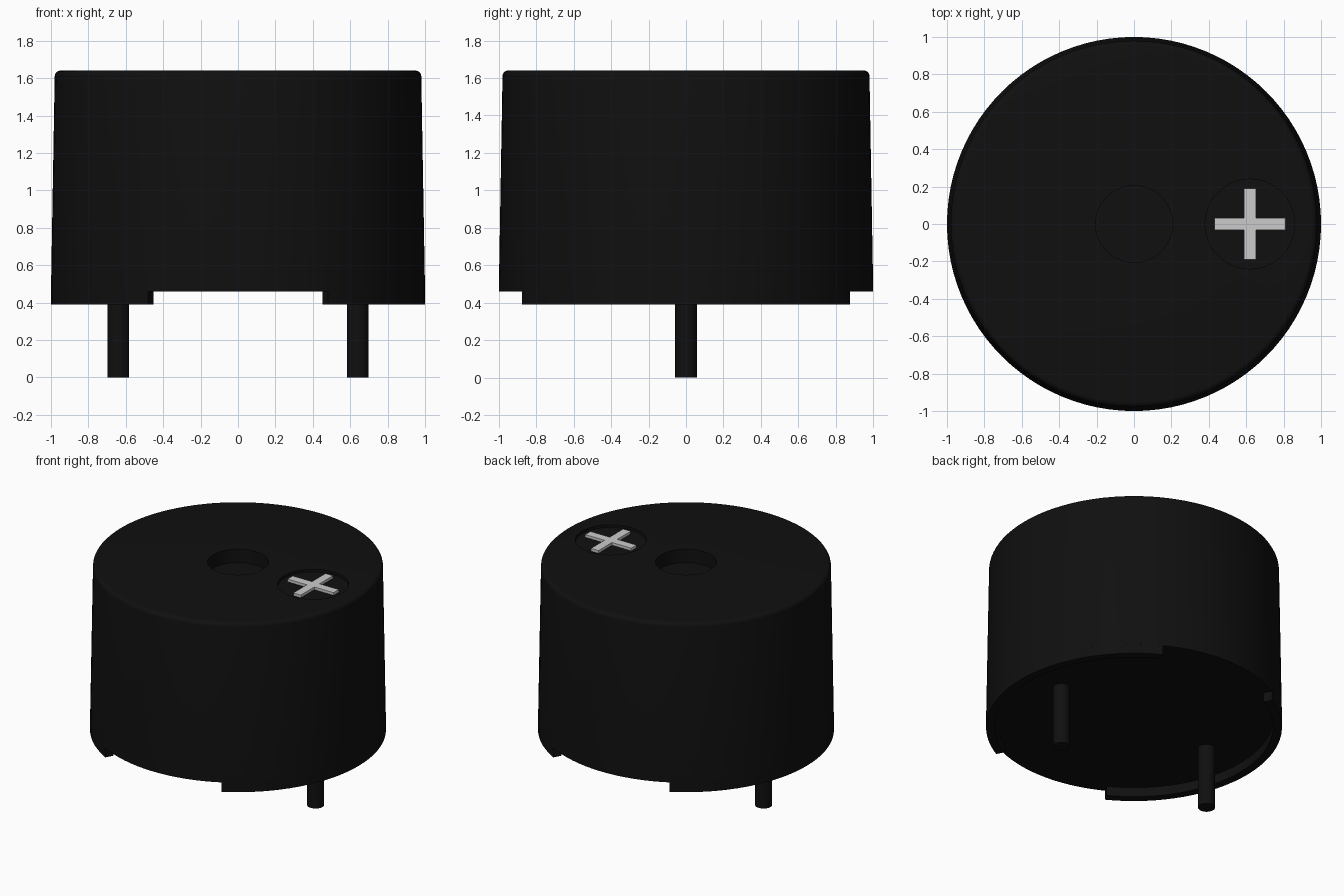
import bpy, bmesh, math

if "Cube" in bpy.data.objects:
    bpy.data.objects.remove(bpy.data.objects["Cube"])

TOP, BASE, FOOT = 1.64, 0.46, 0.39
SEG = 96
MARK_X = 0.62

black = bpy.data.materials.new("black_plastic")
black.diffuse_color = (0.005, 0.005, 0.005, 1)
black.use_nodes = True
black.node_tree.nodes["Principled BSDF"].inputs["Base Color"].default_value = black.diffuse_color


def make_object(name, bm, mat=None):
    bmesh.ops.remove_doubles(bm, verts=bm.verts, dist=1e-5)
    bmesh.ops.recalc_face_normals(bm, faces=bm.faces)
    mesh = bpy.data.meshes.new(name)
    bm.to_mesh(mesh)
    bm.free()
    if mat:
        mesh.materials.append(mat)
    ob = bpy.data.objects.new(name, mesh)
    bpy.context.collection.objects.link(ob)
    return ob


def smooth(ob):
    bpy.ops.object.select_all(action='DESELECT')
    ob.select_set(True)
    bpy.context.view_layer.objects.active = ob
    bpy.ops.object.shade_smooth_by_angle(angle=math.radians(35))


def sweep(name, profile, start, end, steps, closed, mat):
    """Sweep an (r, z) profile round z; a closed profile gets end caps."""
    bm = bmesh.new()
    rings = []
    for i in range(steps + 1):
        a = start + (end - start) * i / steps
        rings.append([bm.verts.new((r * math.cos(a), r * math.sin(a), z)) for r, z in profile])
    n = len(profile)
    for a, b in zip(rings, rings[1:]):
        for j in range(n if closed else n - 1):
            k = (j + 1) % n
            bm.faces.new((a[j], b[j], b[k], a[k]))
    if closed:
        bm.faces.new(rings[0])
        bm.faces.new(rings[-1])
    return make_object(name, bm, mat)


def cylinder(name, r, x, z0, z1, seg, mat=None):
    bm = bmesh.new()
    bmesh.ops.create_cone(bm, cap_ends=True, segments=seg, radius1=r, radius2=r, depth=z1 - z0)
    bmesh.ops.translate(bm, verts=bm.verts, vec=(x, 0, (z0 + z1) / 2))
    return make_object(name, bm, mat)


# Tapered body with rounded top edge and a sound hole in the centre
R_FIL = 0.03
fillet = [(0.95 + R_FIL * math.cos(t * math.pi / 10), TOP - R_FIL + R_FIL * math.sin(t * math.pi / 10))
          for t in range(6)]
profile = [(0, BASE), (1.0, BASE)] + fillet + [(0.205, TOP), (0.205, TOP - 0.1), (0, TOP - 0.1)]
body = sweep("body", profile, 0, 2 * math.pi, SEG, False, black)

# Shallow round recess for the polarity mark
cutter = cylinder("recess_cutter", 0.24, MARK_X, TOP - 0.02, TOP + 0.1, 48)
cutter.hide_render = True
mod = body.modifiers.new("recess", 'BOOLEAN')
mod.operation, mod.solver, mod.object = 'DIFFERENCE', 'EXACT', cutter
bpy.context.view_layer.objects.active = body
bpy.ops.object.modifier_apply(modifier=mod.name)
bpy.data.objects.remove(cutter)
smooth(body)

# Curved feet and pins on both sides
half = math.acos(0.48)
foot_section = [(0.94, FOOT), (1.0, FOOT), (1.0, BASE), (0.94, BASE)]
for side, mid, sx in (("right", 0, 1), ("left", math.pi, -1)):
    smooth(sweep(side + "_foot", foot_section, mid - half, mid + half, 32, True, black))
    smooth(cylinder(side + "_pin", 0.058, sx * 0.64, 0, BASE + 0.005, 24, black))

# Polarity mark: one cross-shaped plate
L, W = 0.19, 0.031
outline = [(W, L), (-W, L), (-W, W), (-L, W), (-L, -W), (-W, -W),
           (-W, -L), (W, -L), (W, -W), (L, -W), (L, W), (W, W)]
bm = bmesh.new()
face = bm.faces.new([bm.verts.new((MARK_X + x, y, TOP - 0.02)) for x, y in outline])
ext = bmesh.ops.extrude_face_region(bm, geom=[face])
bmesh.ops.translate(bm, vec=(0, 0, 0.02),
                    verts=[v for v in ext["geom"] if isinstance(v, bmesh.types.BMVert)])
make_object("polarity_mark", bm)
